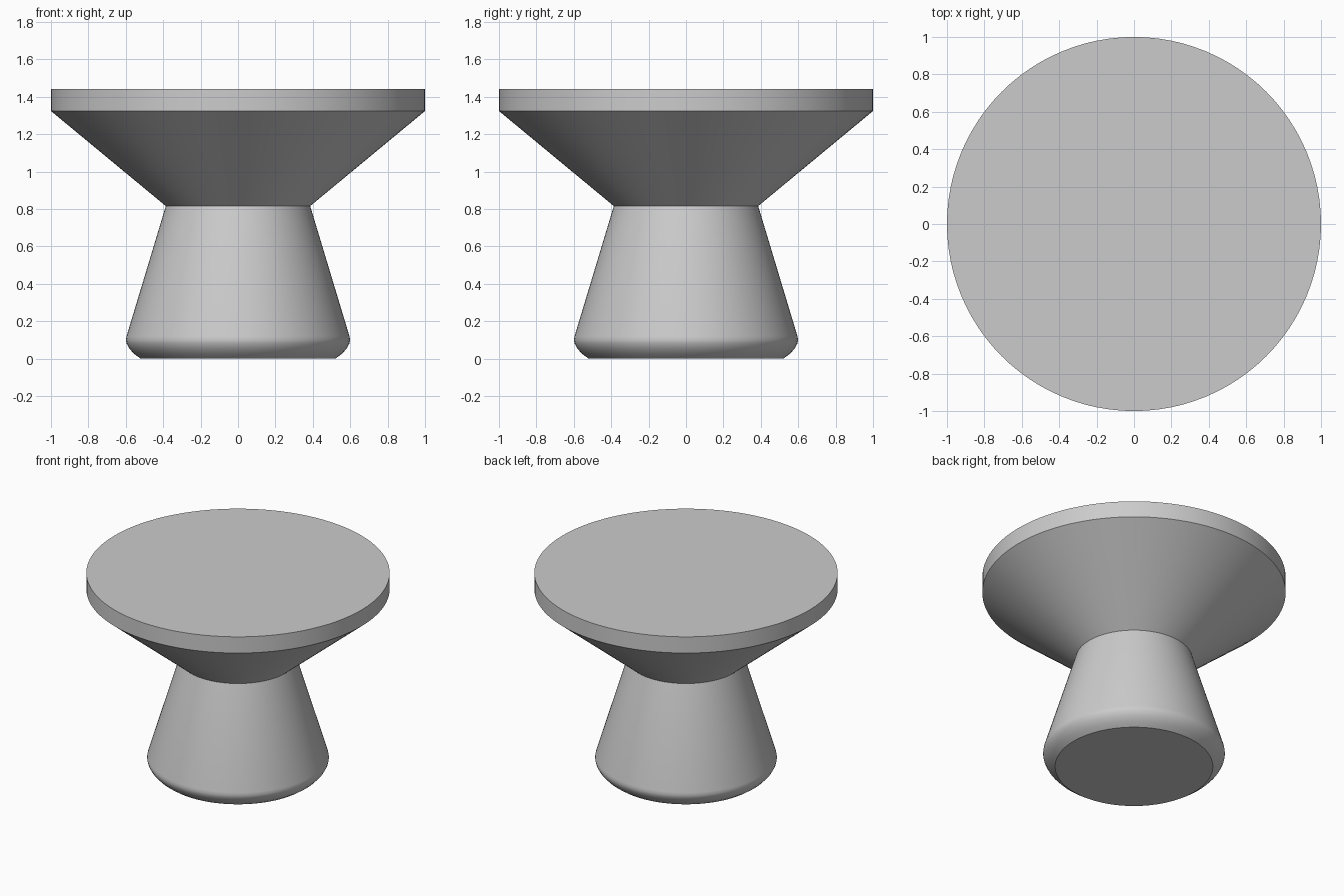
import bpy
import bmesh
from math import cos, sin, pi, radians

cube = bpy.data.objects.get("Cube")
if cube:
    bpy.data.objects.remove(cube, do_unlink=True)

SEGMENTS = 96

grey = bpy.data.materials.new("light_grey")
grey.use_nodes = True
colour = (0.6, 0.6, 0.6, 1)
grey.diffuse_color = colour
grey.node_tree.nodes["Principled BSDF"].inputs["Base Color"].default_value = colour


def lathe(name, profile, cap_bottom=False, cap_top=False):
    """Turn a (radius, height) profile about the z axis."""
    bm = bmesh.new()
    rings = []
    for r, z in profile:
        rings.append([bm.verts.new((r * cos(2 * pi * i / SEGMENTS),
                                    r * sin(2 * pi * i / SEGMENTS), z))
                      for i in range(SEGMENTS)])
    for low, high in zip(rings, rings[1:]):
        for i in range(SEGMENTS):
            j = (i + 1) % SEGMENTS
            bm.faces.new((low[i], low[j], high[j], high[i]))
    if cap_bottom:
        bm.faces.new(rings[0][::-1])
    if cap_top:
        bm.faces.new(rings[-1])
    mesh = bpy.data.meshes.new(name)
    bm.to_mesh(mesh)
    bm.free()
    mesh.materials.append(grey)
    obj = bpy.data.objects.new(name, mesh)
    bpy.context.collection.objects.link(obj)
    bpy.ops.object.select_all(action='DESELECT')
    obj.select_set(True)
    bpy.context.view_layer.objects.active = obj
    bpy.ops.object.shade_smooth_by_angle(angle=radians(30))
    return obj


# Tapered pedestal with a rounded foot
lathe("pedestal", [(0.52, 0), (0.555, 0.025), (0.582, 0.055), (0.596, 0.082),
                   (0.599, 0.1), (0.596, 0.12), (0.386, 0.816)], cap_bottom=True)

# Flared cone under the table top, with the flat round top
lathe("table_top", [(0.386, 0.816), (1, 1.324), (1, 1.442)], cap_top=True)
